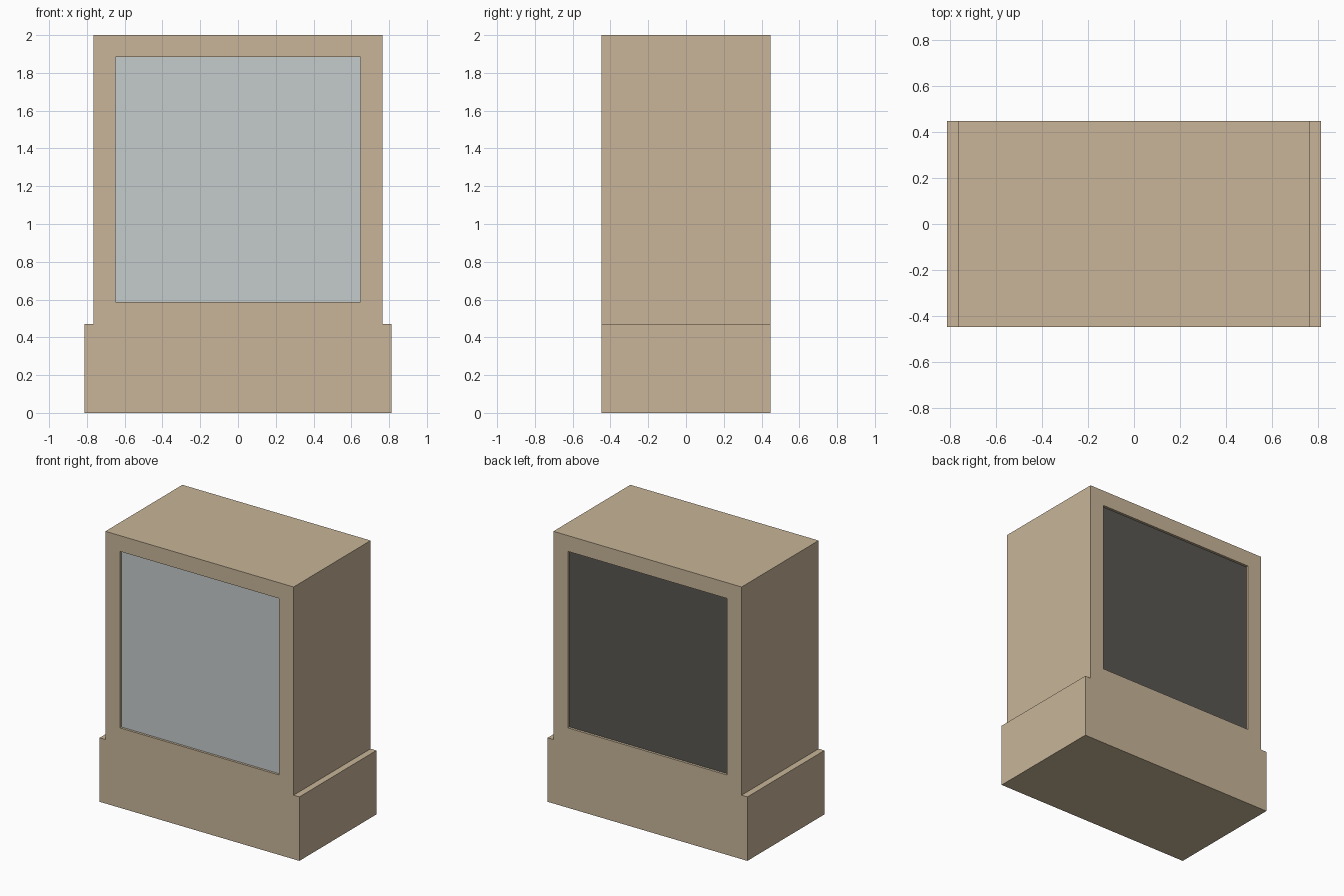
import bpy, bmesh

if "Cube" in bpy.data.objects:
    bpy.data.objects.remove(bpy.data.objects["Cube"])

HALF_DEPTH = 0.447
HALF_BASE, HALF_TOP, STEP_Z, TOP_Z = 0.812, 0.765, 0.47, 2.0
WIN_X, WIN_Z0, WIN_Z1 = 0.648, 0.587, 1.884


def material(name, rgb):
    m = bpy.data.materials.new(name)
    lin = [((c / 255 + 0.055) / 1.055) ** 2.4 for c in rgb]
    m.diffuse_color = (*lin, 1)
    m.use_nodes = True
    m.node_tree.nodes["Principled BSDF"].inputs["Base Color"].default_value = m.diffuse_color
    return m


def prism(name, profile, y0, y1, mat):
    """Extrude an x-z outline from y0 to y1."""
    bm = bmesh.new()
    face = bm.faces.new([bm.verts.new((x, y0, z)) for x, z in profile])
    ext = bmesh.ops.extrude_face_region(bm, geom=[face])
    moved = [v for v in ext["geom"] if isinstance(v, bmesh.types.BMVert)]
    bmesh.ops.translate(bm, vec=(0, y1 - y0, 0), verts=moved)
    bmesh.ops.recalc_face_normals(bm, faces=bm.faces)
    mesh = bpy.data.meshes.new(name)
    bm.to_mesh(mesh)
    bm.free()
    mesh.materials.append(mat)
    obj = bpy.data.objects.new(name, mesh)
    bpy.context.collection.objects.link(obj)
    return obj


def rect(hx, z0, z1):
    return [(-hx, z0), (hx, z0), (hx, z1), (-hx, z1)]


tan = material("tan_casing", (200, 181, 152))
pale = material("pale_screen", (197, 203, 203))
dark = material("dark_back", (88, 86, 81))

# Casing: wide base stepping in to the upright body
right = [(HALF_BASE, 0), (HALF_BASE, STEP_Z), (HALF_TOP, STEP_Z), (HALF_TOP, TOP_Z)]
outline = right + [(-x, z) for x, z in reversed(right)]
casing = prism("casing", outline, -HALF_DEPTH, HALF_DEPTH, tan)

# Square window opening through the casing
window = rect(WIN_X, WIN_Z0, WIN_Z1)
cutter = prism("window_cutter", window, -1, 1, tan)
cutter.hide_render = True
cutter.hide_set(True)
cut = casing.modifiers.new("window", "BOOLEAN")
cut.operation = "DIFFERENCE"
cut.solver = "EXACT"
cut.object = cutter

# Slightly recessed panels closing the opening front and back
prism("front_screen", window, -HALF_DEPTH + 0.017, -HALF_DEPTH + 0.04, pale)
prism("back_panel", window, HALF_DEPTH - 0.04, HALF_DEPTH - 0.018, dark)
